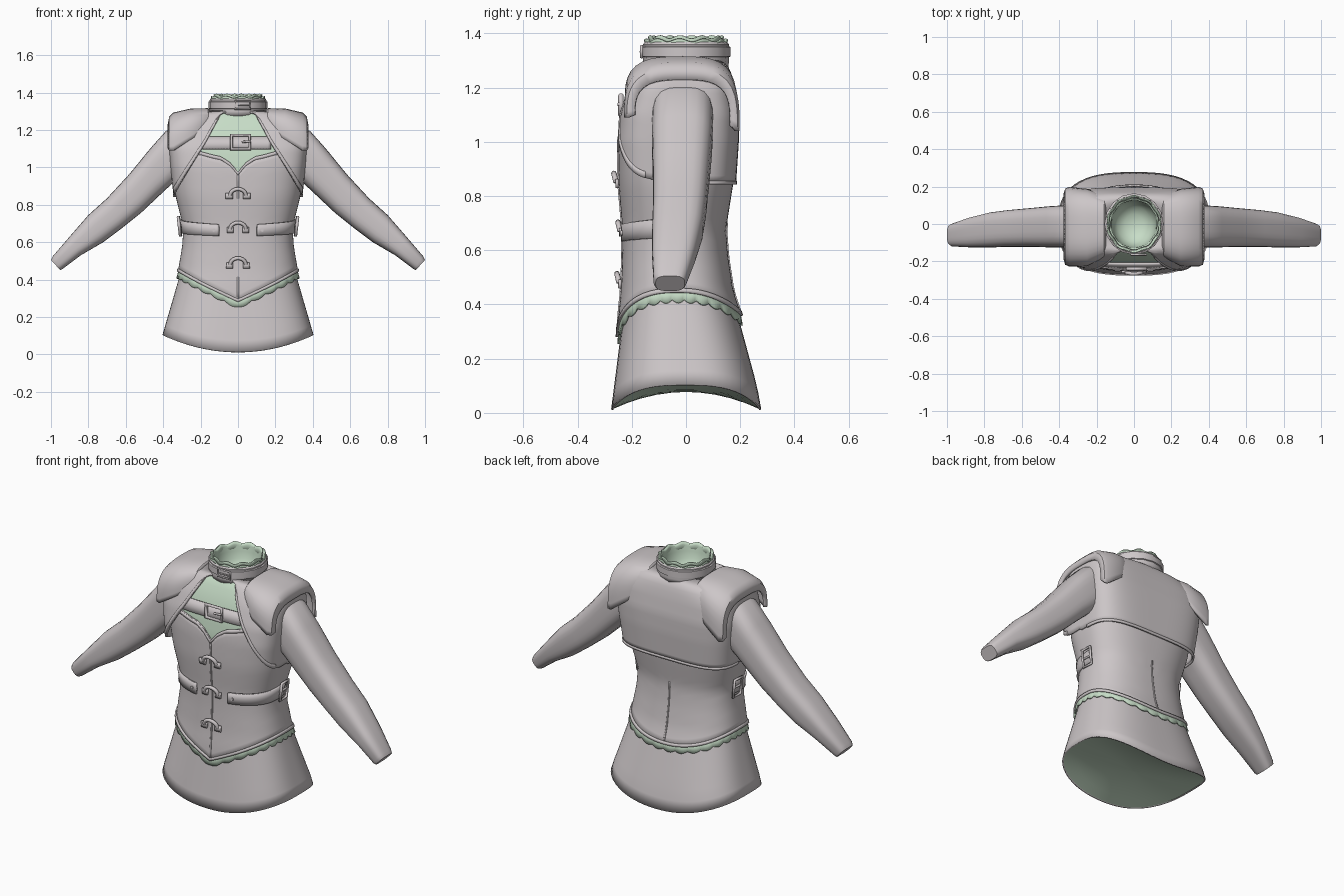
import bpy
from math import sin, cos, pi
from mathutils import Vector

if "Cube" in bpy.data.objects:
    bpy.data.objects.remove(bpy.data.objects["Cube"], do_unlink=True)


def material(name, rgb):
    m = bpy.data.materials.new(name)
    m.use_nodes = True
    m.diffuse_color = (*rgb, 1)
    m.node_tree.nodes["Principled BSDF"].inputs["Base Color"].default_value = (*rgb, 1)
    return m


GREY = material("warm grey", (0.61, 0.57, 0.58))
GREEN = material("pale green", (0.57, 0.72, 0.57))

# Body profile: height, half width, front y, back y, squareness
TORSO = [(.25, .355, -.255, .225, 2.5), (.36, .345, -.25, .205, 2.5),
         (.45, .32, -.24, .175, 2.5), (.58, .298, -.235, .155, 2.5),
         (.68, .292, -.235, .148, 2.5), (.85, .335, -.25, .175, 2.7),
         (1.0, .352, -.25, .185, 3), (1.1, .36, -.235, .185, 3.3),
         (1.2, .36, -.2, .17, 3.3), (1.26, .35, -.17, .155, 3),
         (1.29, .3, -.15, .14, 2.6), (1.305, .15, -.13, .12, 2)]
# The jacket follows the chest with boxier corners
JACKET = [(z, hx, yf, yb, n + 1.2 if z < 1.25 else n) for z, hx, yf, yb, n in TORSO if z > .8]
SKIRT = [(0, .41, -.278, .28, 2.9), (.1, .405, -.265, .262, 2.9),
         (.42, .312, -.225, .175, 2.6), (.55, .28, -.2, .14, 2.5)]


def lerp(a, b, t):
    return a + (b - a) * t


def lookup(table, k):
    """Interpolate the rows of a table on its first column."""
    k = min(max(k, table[0][0]), table[-1][0])
    for a, b in zip(table, table[1:]):
        if k <= b[0]:
            t = (k - a[0]) / (b[0] - a[0])
            return [lerp(p, q, t) for p, q in zip(a, b)][1:]


def oval(th, z, hx, yf, yb, n=2.0):
    """Rounded-square outline; angle 0 faces the front, pi/2 the left side."""
    s, c = sin(th), cos(th)
    r = (abs(s) ** n + abs(c) ** n) ** (-1 / n)
    return Vector((hx * r * s, (yf + yb) / 2 - (yb - yf) / 2 * r * c, z))


def surf(th, z, off=0.0, table=TORSO):
    hx, yf, yb, n = lookup(table, z)
    return oval(th, z, hx + off, yf - off, yb + off, n)


def finish(ob, mat, thick=0.0):
    ob.data.materials.append(mat)
    bpy.ops.object.select_all(action='DESELECT')
    bpy.context.view_layer.objects.active = ob
    ob.select_set(True)
    if thick:
        mod = ob.modifiers.new("thickness", 'SOLIDIFY')
        mod.thickness, mod.offset = thick, -1
    if ob.type == 'MESH':
        bpy.ops.object.shade_smooth_by_angle(angle=0.6)


def loft(name, rows, mat, wrap=False, thick=0.0, cap_end=False, flip=False):
    """Skin rows of points; rows run bottom to top, points counter-clockwise."""
    n = len(rows[0])
    faces = []
    for i in range(len(rows) - 1):
        for j in range(n if wrap else n - 1):
            k = (j + 1) % n
            faces.append((i * n + j, i * n + k, (i + 1) * n + k, (i + 1) * n + j))
    if cap_end:
        faces.append(tuple(range((len(rows) - 1) * n, len(rows) * n)))
    if flip:
        faces = [f[::-1] for f in faces]
    me = bpy.data.meshes.new(name)
    me.from_pydata([p for r in rows for p in r], [], faces)
    ob = bpy.data.objects.new(name, me)
    bpy.context.collection.objects.link(ob)
    finish(ob, mat, thick)


def patch(name, th0, th1, lo, hi, off, mat, thick=0.0, cols=96, rows=12, table=TORSO):
    """A cloth piece lying on the body between two edge functions."""
    wrap = th1 - th0 > 2 * pi - .001
    ths = [lerp(th0, th1, j / cols) for j in range(cols if wrap else cols + 1)]
    ends = [(lo(t), hi(t)) for t in ths]
    grid = [[surf(t, lerp(a, b, i / rows), off, table) for t, (a, b) in zip(ths, ends)]
            for i in range(rows + 1)]
    loft(name, grid, mat, wrap, thick)


def tube(name, pts, r, cyclic=False):
    cu = bpy.data.curves.new(name, 'CURVE')
    cu.dimensions, cu.bevel_depth, cu.bevel_resolution = '3D', r, 2
    cu.use_fill_caps = True
    sp = cu.splines.new('POLY')
    sp.points.add(len(pts) - 1)
    for p, q in zip(sp.points, pts):
        p.co = (*q, 1)
    sp.use_cyclic_u = cyclic
    ob = bpy.data.objects.new(name, cu)
    bpy.context.collection.objects.link(ob)
    finish(ob, GREY)


def flat(v):
    return lambda th: v


def shift(f, d):
    return lambda th: f(th) + d


def from_x(points, table):
    """Turn an edge height given by distance from the middle into one by angle."""
    def edge(th):
        z = 1.0
        for _ in range(25):
            z = (z + lookup(points, abs(surf(th, z, 0, table).x))[0]) / 2
        return z
    return edge


TURN = 2 * pi
SIDES = ((1, "left"), (-1, "right"))


def span(s, a, b):
    return (a, b) if s > 0 else (-b, -a)


# Skirt with a closed lining underneath
def skirt_hem(th):
    return .012 + .09 * (abs(surf(th, .05, 0, SKIRT).x) / .405) ** 2


patch("skirt", 0, TURN, skirt_hem, flat(.52), 0, GREY, .008, 72, 8, SKIRT)
hem = [surf(j * TURN / 72, skirt_hem(j * TURN / 72), -.006, SKIRT) for j in range(72)]
lining = [[Vector((p.x * k, p.y * k, lerp(.075, p.z, k ** 2) + .002)) for p in hem]
          for k in (1, .8, .6, .4, .2, .02)]
loft("skirt_lining", lining, GREEN, True, 0, True, True)


# Bodice with pointed hem, sweetheart neckline and scalloped frill
def bodice_hem(th):
    x = min(abs(surf(th, .4).x) / .335, 1)
    return lerp(.28, .445, x) if cos(th) > 0 else lerp(.36, .445, x ** 2)


neck_edge = from_x([(0, .975), (.04, 1.025), (.09, 1.058), (.13, 1.066), (.2, 1.085),
                    (.5, 1.085)], TORSO)
patch("bodice", 0, TURN, bodice_hem, neck_edge, 0, GREY, .012, 96, 18)
patch("bodice_hem_trim", 0, TURN, bodice_hem, shift(bodice_hem, .016), .006, GREY, .01, 96, 1)
patch("neckline_trim", -.7, .7, shift(neck_edge, -.018), neck_edge, .005, GREY, .008, 48, 1)
patch("hem_frill", 0, TURN, lambda t: bodice_hem(t) - .026 - .012 * abs(sin(t * 15)),
      shift(bodice_hem, .02), -.002, GREEN, .008, 180, 2)
patch("front_seam", -.012, .012, flat(.29), flat(.97), .004, GREY, .006, 2, 14)
patch("back_seam", pi - .012, pi + .012, flat(.37), flat(.7), .004, GREY, .006, 2, 10)

# Shirt front
patch("shirt_front", -1, 1, flat(.93), flat(1.303), -.009, GREEN, 0, 40, 14)

# Short open jacket
front_edge = from_x([(.09, 1.285), (.17, 1.13), (.335, .86), (.5, .86)], JACKET)


def jacket_edge(th):
    return max(.85, front_edge(th)) if cos(th) > 0 else .85


patch("jacket", .29, TURN - .29, jacket_edge, flat(1.305), .01, GREY, .01, 120, 18, JACKET)
for s, side in SIDES:
    patch(side + "_jacket_front_trim", *span(s, .29, 1.1), jacket_edge,
          lambda t: min(jacket_edge(t) + .024, 1.303), .014, GREY, .01, 48, 2, JACKET)
patch("jacket_back_trim", 1.8, TURN - 1.8, flat(.842), flat(.856), .013, GREY, .01, 60, 1, JACKET)

# Shoulder caps: x, front y, back y, top, front drop, back drop
CAP = [(.15, -.165, .145, 1.308, 1.215, 1.2), (.16, -.18, .157, 1.316, 1.205, 1.18),
       (.25, -.226, .188, 1.315, 1.15, 1.11), (.345, -.228, .198, 1.293, 1.09, 1.04),
       (.368, -.218, .19, 1.27, 1.09, 1.04), (.376, -.19, .165, 1.23, 1.1, 1.06)]
for s, side in SIDES:
    rows = []
    for x, yf, yb, top, zf, zb in CAP:
        row = []
        for j in range(25):
            q = oval(pi * j / 24, 0, 1, -1, 1, 3.2)
            row.append(Vector((s * x, lerp(yf, yb, (q.y + 1) / 2),
                               lerp(lerp(zf, zb, j / 24), top, q.x))))
        rows.append(row)
    loft(side + "_shoulder_cap", rows, GREY, False, .014, False, s > 0)

# Sleeves: top x, top z, bottom x, bottom z, front y, back y
SLEEVE = [(.31, 1.225, .31, .94, -.125, .1), (.385, 1.195, .355, .91, -.125, .1),
          (.47, 1.1, .43, .84, -.125, .095), (.58, .965, .52, .755, -.122, .085),
          (.70, .835, .62, .675, -.122, .075), (.80, .745, .72, .60, -.125, .062),
          (.90, .63, .84, .53, -.125, .035), (.99, .525, .94, .455, -.12, .002),
          (1.0, .505, .95, .45, -.112, -.005)]
for s, side in SIDES:
    rows = []
    for xt, zt, xb, zb, yf, yb in SLEEVE:
        row = []
        for j in range(28):
            q = oval(j * TURN / 28, 0, 1, -1, 1, 3.3)
            t = (q.x + 1) / 2
            row.append(Vector((s * lerp(xb, xt, t), lerp(yf, yb, (q.y + 1) / 2),
                               lerp(zb, zt, t))))
        rows.append(row)
    loft(side + "_sleeve", rows, GREY, True, 0, True, s > 0)


# Collar, its strap, and the ruffled neck of the shirt
def neck_ring(r, z, wave=0.0, n=96):
    ring = []
    for j in range(n):
        a = j * TURN / n
        d = r + wave * .5 * cos(a * 10)
        ring.append(oval(a, z + wave * sin(a * 10), d, -d * 1.04, d * 1.04))
    return ring


loft("collar", [neck_ring(r, z, 0, 16) for r, z in
                ((.150, 1.275), (.153, 1.30), (.152, 1.36), (.146, 1.368), (.138, 1.362))],
     GREY, True, .01)
loft("collar_strap", [neck_ring(r, z, 0, 16) for r, z in
                      ((.152, 1.312), (.158, 1.315), (.158, 1.35), (.152, 1.353))], GREY, True)
for name, r, z in (("outer_ruffle", .146, 1.374), ("inner_ruffle", .132, 1.386)):
    loft(name, [neck_ring(.125, 1.335), neck_ring(r - .006, z - .014, .004),
                neck_ring(r, z, .006)], GREEN, True, .005)
loft("neck_lining", [neck_ring(r, z, 0, 32) for r, z in
                     ((.124, 1.375), (.118, 1.34), (.112, 1.30), (.09, 1.26), (.05, 1.235),
                      (.01, 1.23))], GREEN, True, 0, True)


# Buckles and straps
def frame(name, x0, x1, z0, z1, y, r):
    tube(name, [(x0, y, z0), (x1, y, z0), (x1, y, z1), (x0, y, z1)], r, True)


patch("chest_strap", -.5, .46, flat(1.10), flat(1.165), .006, GREY, .012, 24, 2)
frame("chest_buckle", -.035, .062, 1.098, 1.172, -.24, .010)
tube("chest_buckle_pin", [(.02, -.247, 1.135), (.07, -.247, 1.14)], .006)
frame("collar_buckle", -.015, .065, 1.312, 1.354, -.164, .006)
tube("collar_buckle_pin", [(.0, -.168, 1.333), (.065, -.168, 1.333)], .004)

# Three front clasps
for i, z in enumerate((.85, .67, .48)):
    y = surf(0, z).y
    arch = [(-.042 * cos(pi * j / 10), y - .008 - .008 * sin(pi * j / 10),
             z + .034 * sin(pi * j / 10)) for j in range(11)]
    tube("clasp_arch_%d" % i, arch, .010)
    for s, side in SIDES:
        patch("%s_clasp_plate_%d" % (side, i), *span(s, .08, .19), flat(z - .02),
              flat(z + .012), .012, GREY, .012, 4, 1)

# Waist belts with rivet and side buckle
for s, side in SIDES:
    patch(side + "_waist_belt", *span(s, .33, 1.75), lambda t: .628 + .014 * abs(t),
          lambda t: .688 + .02 * abs(t), .010, GREY, .010, 30, 2)
    p = surf(s * .42, .664, .01)
    tube(side + "_belt_rivet", [p, p + Vector((0, -.006, 0))], .009)
    ring = [surf(s * t, z, .014) for t, z in ((1.5, .635), (1.8, .635), (1.8, .735), (1.5, .735))]
    tube(side + "_side_buckle", ring, .008, True)
    tube(side + "_side_buckle_pin", [surf(s * t, .686, .016) for t in (1.5, 1.65, 1.8)], .006)
